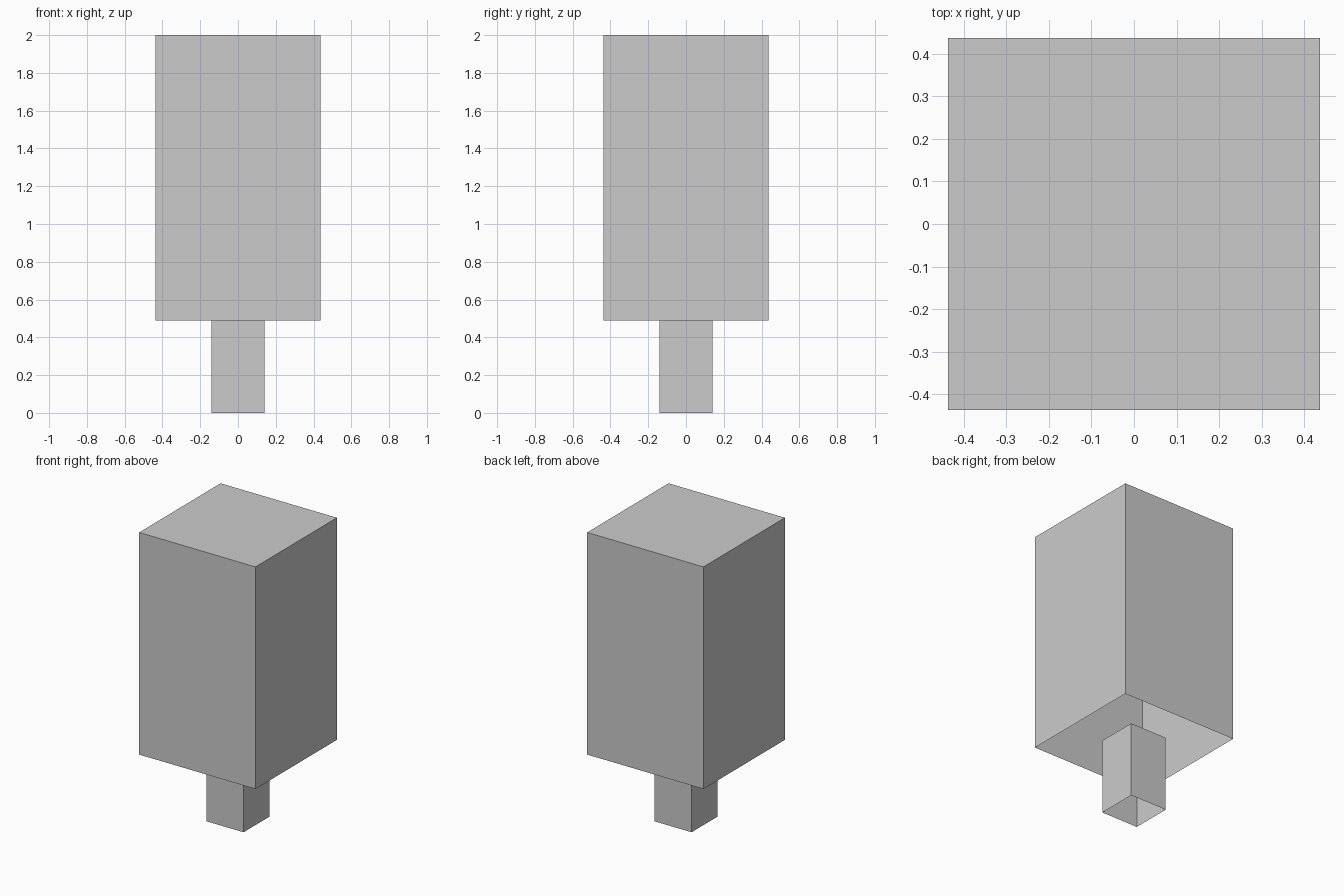
import bpy, bmesh

if "Cube" in bpy.data.objects:
    bpy.data.objects.remove(bpy.data.objects["Cube"])


def shell(name, half, z0, z1, closed_top):
    """Single-walled square box, open underneath, optionally open on top."""
    bm = bmesh.new()
    bmesh.ops.create_cube(bm, size=1)
    bm.normal_update()
    drop = [f for f in bm.faces
            if f.normal.z < -0.5 or (f.normal.z > 0.5 and not closed_top)]
    bmesh.ops.delete(bm, geom=drop, context='FACES')
    bmesh.ops.scale(bm, vec=(2 * half, 2 * half, z1 - z0), verts=bm.verts)
    bmesh.ops.translate(bm, vec=(0, 0, (z0 + z1) / 2), verts=bm.verts)
    mesh = bpy.data.meshes.new(name)
    bm.to_mesh(mesh)
    bm.free()
    obj = bpy.data.objects.new(name, mesh)
    bpy.context.collection.objects.link(obj)
    return obj


# Tall block of foliage, hollow from below
shell("foliage", 0.438, 0.488, 2.0, True)

# Trunk, reaching slightly up inside the foliage
shell("trunk", 0.14, 0.0, 0.517, False)
